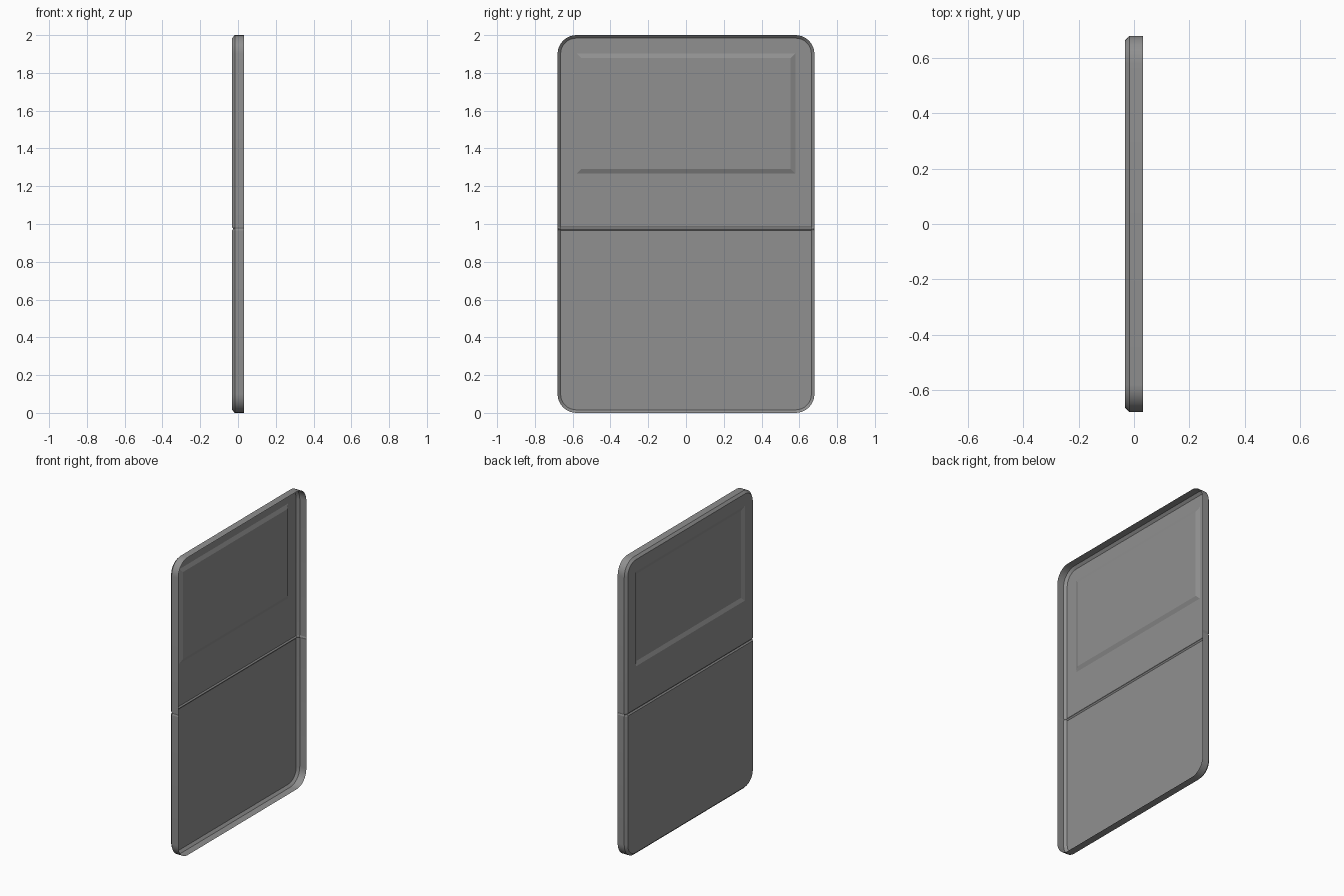
import bpy, bmesh, math
from mathutils import Vector

cube = bpy.data.objects.get("Cube")
if cube:
    bpy.data.objects.remove(cube, do_unlink=True)

HALF_Y, HEIGHT, HALF_X = 0.68, 2.0, 0.032
CHAMFER_X, CHAMFER = -0.017, 0.016
RADIUS, STEPS = 0.1, 8
SEAM_Z, SEAM_HALF = 0.974, 0.009

grey = bpy.data.materials.new("plain grey")
grey.use_nodes = True
colour = (0.28, 0.28, 0.28, 1)
grey.diffuse_color = colour
grey.node_tree.nodes["Principled BSDF"].inputs["Base Color"].default_value = colour


def rounded_ring(bm, x, inset):
    """Rounded rectangle of vertices in the y-z plane."""
    r = RADIUS - inset
    ring = []
    for quarter, (sy, sz) in enumerate([(1, 1), (-1, 1), (-1, -1), (1, -1)]):
        cy = sy * (HALF_Y - RADIUS)
        cz = HEIGHT / 2 + sz * (HEIGHT / 2 - RADIUS)
        for i in range(STEPS + 1):
            a = (quarter + i / STEPS) * math.pi / 2
            ring.append(bm.verts.new((x, cy + r * math.cos(a), cz + r * math.sin(a))))
    return ring


def cut(bm, point, normal, faces=None):
    faces = faces or bm.faces[:]
    edges = {e for f in faces for e in f.edges}
    verts = {v for f in faces for v in f.verts}
    bmesh.ops.bisect_plane(bm, geom=list(verts) + list(edges) + list(faces),
                           dist=1e-5, plane_co=point, plane_no=normal)


# Open-backed shell: straight wall, chamfer, flat outer face
bm = bmesh.new()
rings = [rounded_ring(bm, HALF_X, 0), rounded_ring(bm, CHAMFER_X, 0),
         rounded_ring(bm, -HALF_X, CHAMFER)]
for a, b in zip(rings, rings[1:]):
    for i in range(len(a)):
        j = (i + 1) % len(a)
        bm.faces.new((a[i], a[j], b[j], b[i]))
bm.faces.new(rings[-1])
bmesh.ops.recalc_face_normals(bm, faces=bm.faces[:])
bm.normal_update()
if sum(f.normal.x * f.calc_area() for f in bm.faces) > 0:
    bmesh.ops.reverse_faces(bm, faces=bm.faces[:])

# Seam groove across the face and chamfer
for dz in (-SEAM_HALF, 0, SEAM_HALF):
    cut(bm, Vector((0, 0, SEAM_Z + dz)), Vector((0, 0, 1)))
for v in bm.verts:
    if abs(v.co.z - SEAM_Z) < 1e-4 and v.co.x < CHAMFER_X + 0.001:
        if v.co.x < -HALF_X + 0.001:
            v.co.x += 0.007
        else:
            v.co.y -= math.copysign(0.005, v.co.y)


# Recessed panel in the upper half
def upper_faces():
    bm.normal_update()
    return [f for f in bm.faces
            if f.normal.x < -0.99 and f.calc_center_median().z > SEAM_Z + 0.02]


for z in (1.267, 1.903):
    cut(bm, Vector((0, 0, z)), Vector((0, 0, 1)), upper_faces())
for y in (-0.579, 0.579):
    middle = [f for f in upper_faces() if 1.27 < f.calc_center_median().z < 1.9]
    cut(bm, Vector((0, y, 0)), Vector((0, 1, 0)), middle)
panel = [f for f in upper_faces()
         if 1.3 < f.calc_center_median().z < 1.87 and abs(f.calc_center_median().y) < 0.5]
bmesh.ops.inset_region(bm, faces=panel, thickness=0.036, depth=0)
for v in {v for f in panel for v in f.verts}:
    v.co.x += 0.011

mesh = bpy.data.meshes.new("shell_cover")
bm.to_mesh(mesh)
bm.free()
mesh.materials.append(grey)
shell = bpy.data.objects.new("shell_cover", mesh)
bpy.context.collection.objects.link(shell)

# Smooth the rounded corners, keep every other edge crisp
bpy.ops.object.select_all(action="DESELECT")
shell.select_set(True)
bpy.context.view_layer.objects.active = shell
bpy.ops.object.shade_smooth_by_angle(angle=math.radians(14))
